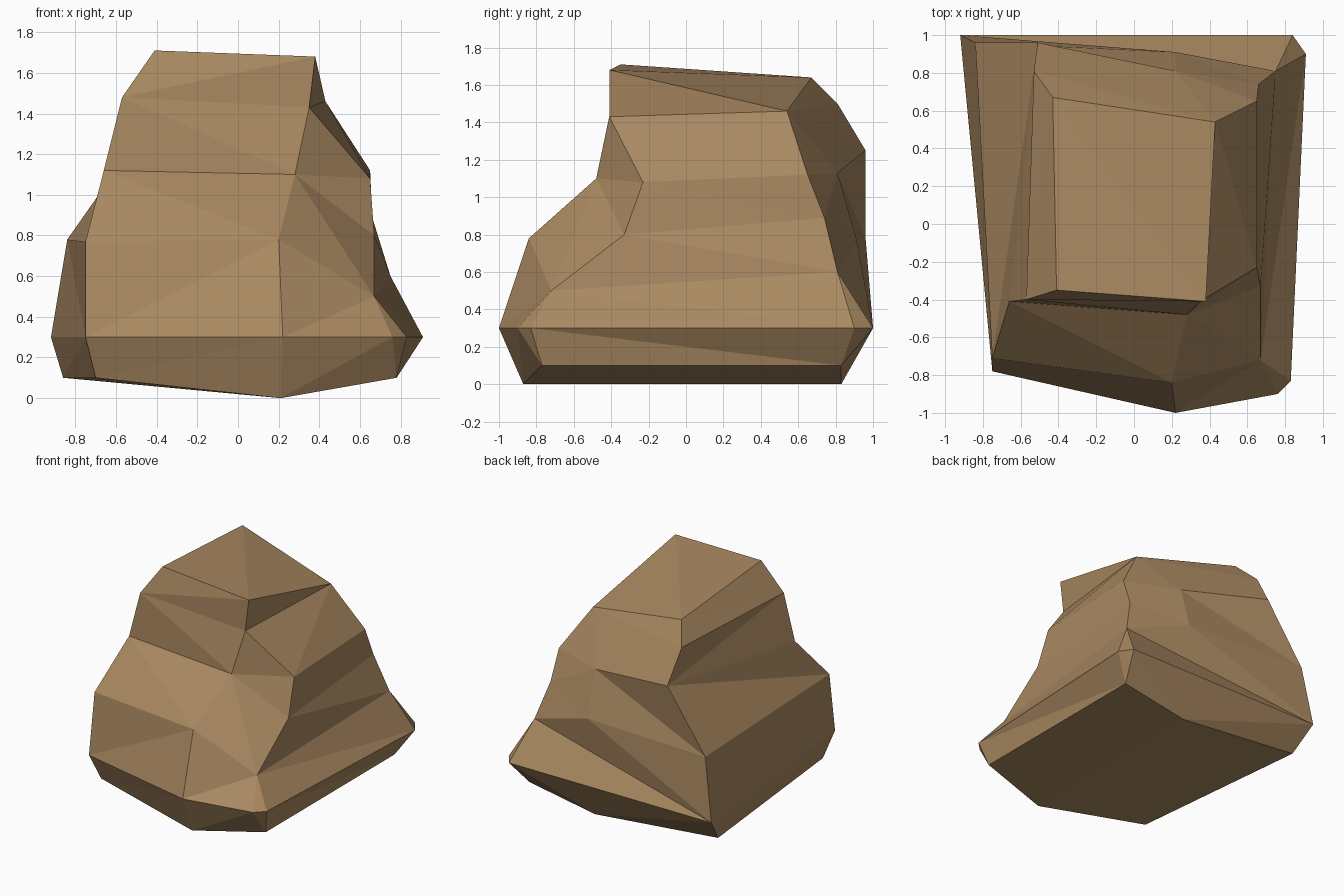
import bpy
import bmesh

default_cube = bpy.data.objects.get("Cube")
if default_cube:
    bpy.data.objects.remove(default_cube, do_unlink=True)


def make_material(name, colour):
    material = bpy.data.materials.new(name)
    material.use_nodes = True
    material.diffuse_color = colour
    for node in material.node_tree.nodes:
        if node.type == "BSDF_PRINCIPLED":
            node.inputs["Base Color"].default_value = colour
            node.inputs["Roughness"].default_value = 0.9
    return material


bm = bmesh.new()
made = {}


def corner(point):
    """Return the vertex at a point, shared by every layer that touches it."""
    if point not in made:
        made[point] = bm.verts.new(point)
    return made[point]


def add_face(corners):
    """Add a face, skipping those that collapse where corners are shared."""
    if len(set(corners)) == len(corners):
        bm.faces.new(corners)


def layer(pattern, *points):
    """Spread a few points over the eight columns that run round the rock."""
    return [corner(points[int(index)]) for index in pattern]


def bridge(lower, upper, creases):
    """Join two layers; each crease rises (u) or falls (d) across its panel."""
    count = len(lower)
    for i, crease in enumerate(creases):
        j = (i + 1) % count
        a, b, c, d = lower[i], lower[j], upper[j], upper[i]
        if crease == "u":
            add_face([a, b, c])
            add_face([a, c, d])
        else:
            add_face([a, b, d])
            add_face([b, c, d])


# Columns: front left, front, two at the front right, two at the back right,
# back, back left
base = layer("01223345",
             (-.70, -.70, .1), (.21, -.87, 0), (.78, -.77, .1),
             (.78, .83, .1), (.21, .83, 0), (-.86, .83, .1))
rim = layer("01234566",
            (-.75, -.78, .3), (.22, -1, .3), (.76, -.9, .3), (.83, -.83, .3),
            (.91, .9, .3), (.84, 1, .3), (-.92, 1, .3))
shoulder = layer("01223345",
                 (-.75, -.71, .77), (.20, -.84, .78), (.67, -.72, .5),
                 (.75, .81, .6), (.22, .91, .78), (-.84, .96, .78))

# The waist and neck meet along the front, back and left
front_left, front = (-.66, -.41, 1.12), (.28, -.48, 1.10)
back, back_left = (.22, .81, 1.13), (-.51, .96, 1.25)
waist = layer("01223345", front_left, front, (.67, -.33, .8),
              (.66, .74, .89), back, back_left)
neck = layer("01223345", front_left, front, (.65, -.23, 1.08),
             (.65, .65, 1.12), back, back_left)

# The crown and top meet at the back right peak
peak = (.43, .54, 1.46)
crown = layer("01112223", (-.57, -.40, 1.48), (.35, -.41, 1.43),
              peak, (-.53, .81, 1.5))
top = layer("01112223", (-.41, -.35, 1.71), (.38, -.41, 1.68),
            peak, (-.43, .67, 1.64))

# Side panels from the ground up
bridge(base, rim, "uuududdu")
bridge(rim, shoulder, "uuududdd")
bridge(shoulder, waist, "dddddddd")
bridge(waist, neck, "dddddddd")
bridge(neck, crown, "ddduuddu")
bridge(crown, top, "uuuuuudd")

# Keeled underside and creased cap
add_face([base[i] for i in (7, 6, 1, 0)])
add_face([base[i] for i in (6, 5, 2, 1)])
add_face([top[i] for i in (0, 1, 7)])
add_face([top[i] for i in (1, 5, 7)])

bmesh.ops.recalc_face_normals(bm, faces=bm.faces)
mesh = bpy.data.meshes.new("rock")
bm.to_mesh(mesh)
bm.free()
mesh.materials.append(make_material("brown stone", (.40, .25, .12, 1)))
rock = bpy.data.objects.new("rock", mesh)
bpy.context.collection.objects.link(rock)
